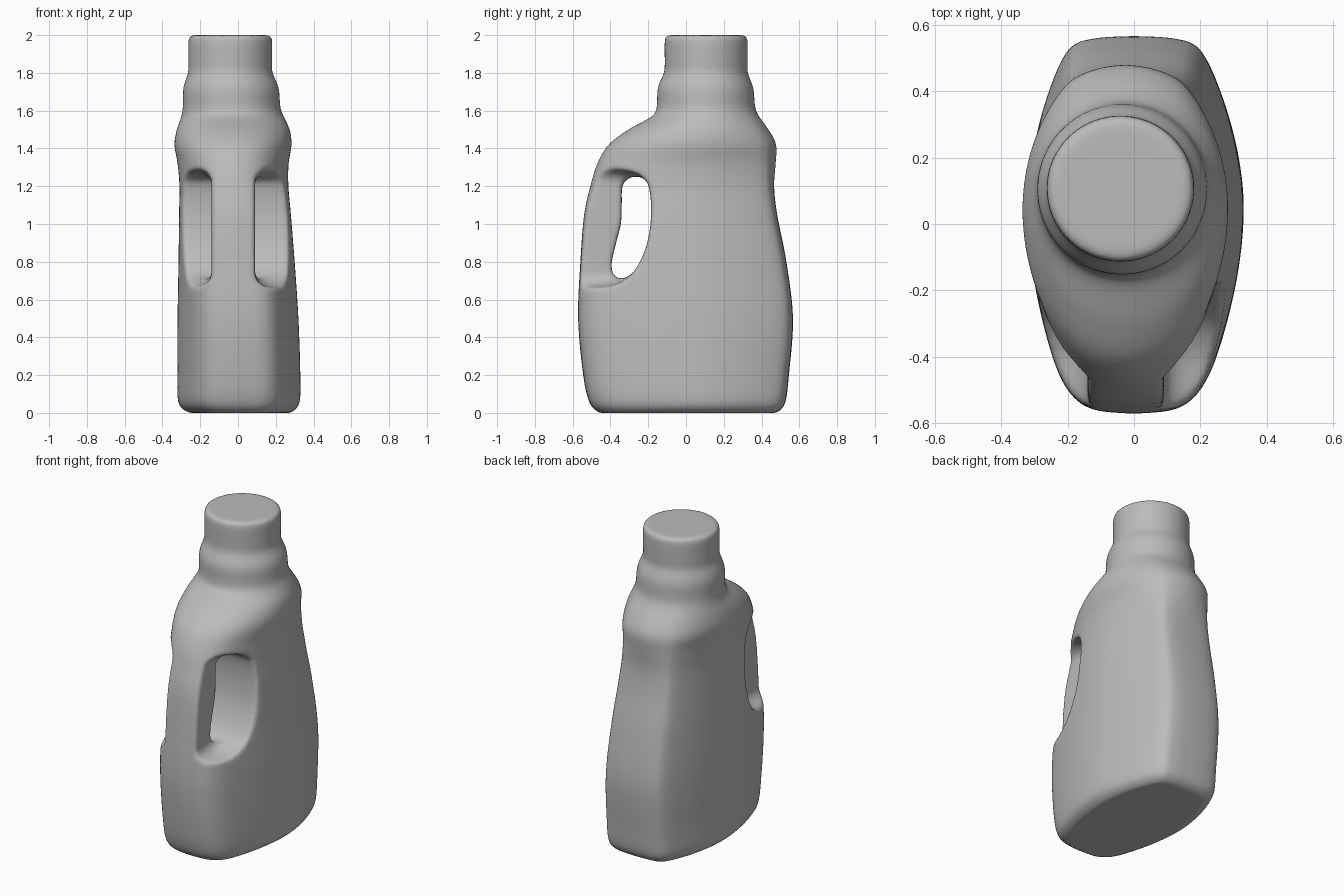
import bpy, bmesh, math

cube = bpy.data.objects.get("Cube")
if cube:
    bpy.data.objects.remove(cube, do_unlink=True)

mat = bpy.data.materials.new("plain grey")
mat.use_nodes = True
GREY = (0.5, 0.5, 0.5, 1)
mat.diffuse_color = GREY
mat.node_tree.nodes["Principled BSDF"].inputs["Base Color"].default_value = GREY


def make_object(name, bm):
    bmesh.ops.recalc_face_normals(bm, faces=bm.faces)
    mesh = bpy.data.meshes.new(name)
    bm.to_mesh(mesh)
    bm.free()
    mesh.materials.append(mat)
    obj = bpy.data.objects.new(name, mesh)
    bpy.context.collection.objects.link(obj)
    return obj


def spline(points, steps, closed=False):
    """Catmull-Rom curve through points of any dimension."""
    n, out = len(points), []
    for i in range(n if closed else n - 1):
        if closed:
            p = [points[(i + k) % n] for k in (-1, 0, 1, 2)]
        else:
            p = [points[min(max(i + k, 0), n - 1)] for k in (-1, 0, 1, 2)]
        for s in range(steps):
            t = s / steps
            out.append([0.5 * (2 * b + (c - a) * t + (2 * a - 5 * b + 4 * c - d) * t * t
                               + (3 * b - a - 3 * c + d) * t ** 3) for a, b, c, d in zip(*p)])
    if not closed:
        out.append(list(points[-1]))
    return out


def loft(name, rings):
    """Closed solid through rings of equal point count."""
    bm = bmesh.new()
    rings = [[bm.verts.new(co) for co in ring] for ring in rings]
    for low, high in zip(rings, rings[1:]):
        for i in range(len(low)):
            j = (i + 1) % len(low)
            bm.faces.new((low[i], low[j], high[j], high[i]))
    bm.faces.new(rings[0])
    bm.faces.new(rings[-1])
    return make_object(name, bm)


# Half outline of the body seen from above, back to front
half = [(0, 1), (.4, .985), (.63, .92), (.83, .66), (.96, .35), (1, .05),
        (.94, -.3), (.79, -.66), (.63, -.87), (.4, -.975), (0, -1)]
half = spline(half, 5)
outline = half + [(-x, y) for x, y in half[-2:0:-1]]

# Stations: height, front, back, right, left, roundness
stations = [
    (0, -.46, .48, -.26, .28, 0), (.05, -.51, .525, -.315, .325, 0),
    (.2, -.545, .545, -.32, .33, 0), (.5, -.572, .567, -.32, .32, 0),
    (.8, -.56, .532, -.315, .3, 0), (1.05, -.54, .483, -.312, .28, .2),
    (1.2, -.507, .467, -.31, .267, .5), (1.32, -.47, .475, -.32, .268, .75),
    (1.42, -.41, .478, -.337, .284, .88), (1.5, -.305, .437, -.324, .274, .93),
    (1.57, -.18, .387, -.3, .242, .97), (1.62, -.155, .366, -.292, .224, 1),
    (1.72, -.15, .357, -.29, .216, 1), (1.8, -.117, .327, -.265, .183, 1),
    (1.85, -.113, .326, -.263, .181, 1), (1.975, -.113, .326, -.263, .181, 1),
    (2, -.1, .313, -.25, .168, 1)]

# Bottle body and neck; the back keeps its corners higher up than the front
rings = []
for z, front, back, right, left, rnd in spline(stations, 5):
    rnd = min(max(rnd, 0), 1)
    ring = []
    for u, v in outline:
        a = math.atan2(v, u)
        k = rnd ** 3 if v > 0 else rnd
        u += (math.cos(a) - u) * k
        v += (math.sin(a) - v) * k
        ring.append(((left + right) / 2 + u * (left - right) / 2,
                     (front + back) / 2 + v * (back - front) / 2, min(max(z, 0), 2)))
    rings.append(ring)
bottle = loft("bottle_body", rings)


def cut(name, profile, layers):
    """Cut a side profile (y, z) out of the bottle; layers give x and height scale."""
    mid = .98
    cutter = loft(name, [[(x, y, mid + (z - mid) * s) for y, z in profile]
                         for x, s in layers])
    cutter.hide_render = True
    mod = bottle.modifiers.new(name, "BOOLEAN")
    mod.operation = "DIFFERENCE"
    mod.solver = "EXACT"
    mod.object = cutter
    return cutter


# Grip opening behind the handle
hole = [(-.335, 1.21), (-.28, 1.25), (-.215, 1.235), (-.19, 1.16), (-.185, 1.04),
        (-.205, .9), (-.26, .77), (-.32, .715), (-.375, .72), (-.395, .78),
        (-.375, .88), (-.345, 1), (-.34, 1.11)]
cutters = [cut("grip_opening", spline(hole, 4, True), [(-.6, 1), (.6, 1)])]

# Hollows that slim the handle, flaring outward on both sides
hollow = spline([(-.8, 1.3), (-.48, 1.3), (-.3, 1.275), (-.215, 1.22), (-.19, 1.05),
                 (-.21, .9), (-.27, .76), (-.36, .69), (-.48, .665), (-.8, .65)], 4)
flare = [(0, .8), (.015, .9), (.045, .97), (.1, 1.01), (.4, 1.08)]
for name, start, side in (("right_hollow", -.14, -1), ("left_hollow", .09, 1)):
    cutters.append(cut(name, hollow, [(start + side * d, s) for d, s in flare]))

# Blend the cuts into one soft moulded surface
remesh = bottle.modifiers.new("blend", "REMESH")
remesh.mode = "VOXEL"
remesh.voxel_size = .012
remesh.use_smooth_shade = True
soften = bottle.modifiers.new("soften", "SMOOTH")
soften.factor = .5
soften.iterations = 12

bpy.context.view_layer.objects.active = bottle
bottle.select_set(True)
for mod in list(bottle.modifiers):
    bpy.ops.object.modifier_apply(modifier=mod.name)
for cutter in cutters:
    bpy.data.objects.remove(cutter, do_unlink=True)
bpy.ops.object.shade_smooth_by_angle(angle=math.radians(50))
